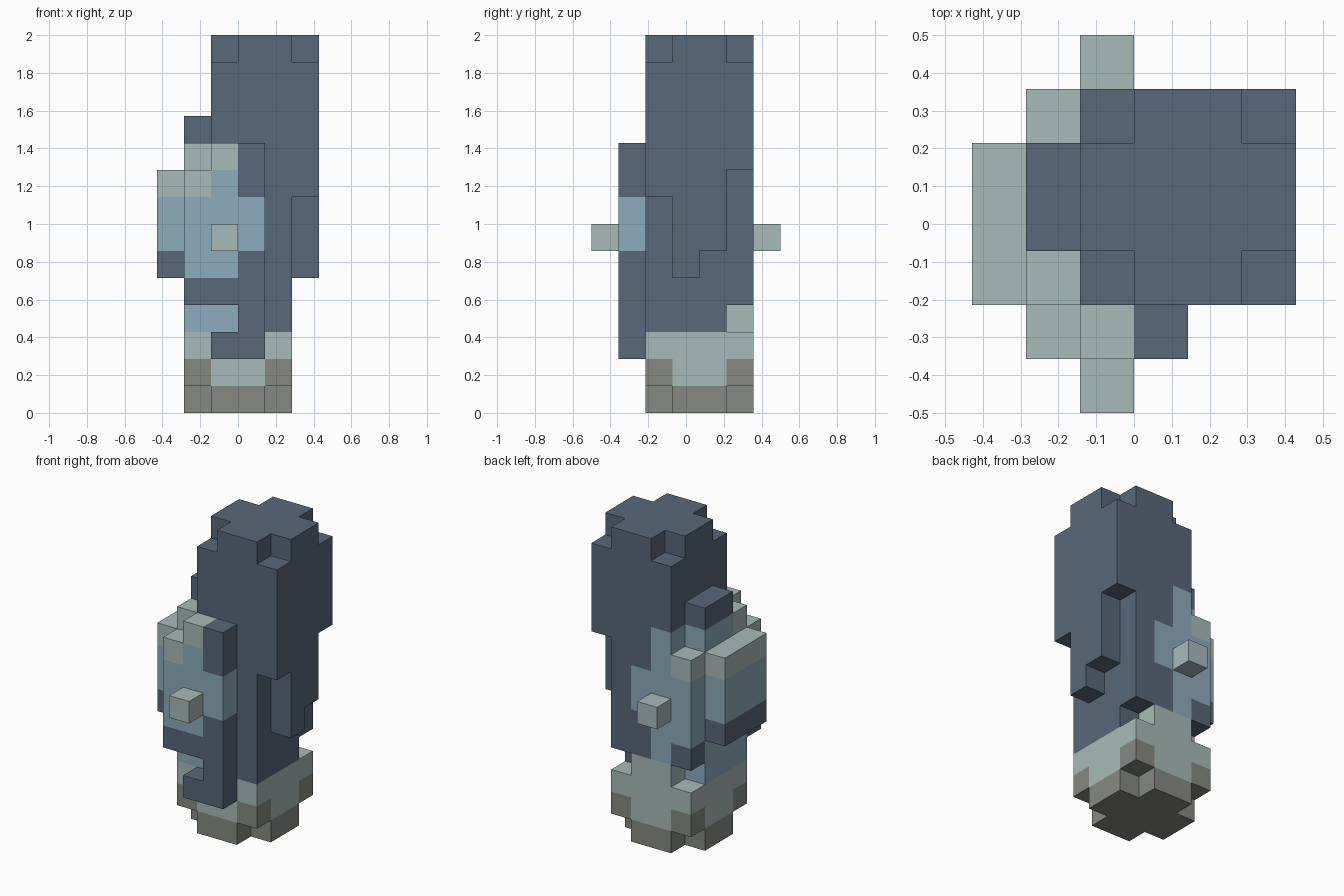
import bpy, bmesh
from mathutils import Vector

cube = bpy.data.objects.get("Cube")
if cube:
    bpy.data.objects.remove(cube, do_unlink=True)

UNIT = 2 / 14                      # edge of one block
ORIGIN = Vector((-3, -3.5, 0))     # grid corner, in blocks

COLOURS = {
    "slate": (0.098, 0.138, 0.195, 1),
    "sky_blue": (0.266, 0.413, 0.503, 1),
    "pale_sage": (0.386, 0.497, 0.479, 1),
    "stone_grey": (0.235, 0.250, 0.223, 1),
}
materials = {}
for name, rgba in COLOURS.items():
    mat = bpy.data.materials.new(name)
    mat.use_nodes = True
    mat.diffuse_color = rgba
    bsdf = next(n for n in mat.node_tree.nodes if n.type == 'BSDF_PRINCIPLED')
    bsdf.inputs["Base Color"].default_value = rgba
    bsdf.inputs["Roughness"].default_value = 0.9
    materials[name] = mat
NAMES = list(COLOURS)

cells = {}  # grid position -> (part, colour)


def span(r):
    return range(r, r + 1) if isinstance(r, int) else range(r[0], r[1] + 1)


def fill(part, colour, x, y, z):
    for i in span(x):
        for j in span(y):
            for k in span(z):
                cells[i, j, k] = (part, colour)


def carve(x, y, z):
    for i in span(x):
        for j in span(y):
            for k in span(z):
                cells.pop((i, j, k), None)


# Base: pale blocks on stone, with notched corners
fill("base", "pale_sage", (1, 4), (2, 5), (1, 2))
fill("base", "stone_grey", (1, 4), (2, 5), 0)
for i in (1, 4):
    for j in (2, 5):
        fill("base", "stone_grey", i, j, 1)
        carve(i, j, 0)

# Trunk: tall column with notched top corners
fill("trunk", "slate", (2, 4), (2, 5), (3, 13))
fill("trunk", "pale_sage", (2, 3), 5, 3)
fill("trunk", "sky_blue", 2, 2, 3)
carve(4, 5, 3)
# Overhang on the left side, stepping down at four heights
for j, bottom in zip((2, 3, 4, 5), (8, 5, 6, 9)):
    fill("overhang", "slate", 5, j, (bottom, 13))
for i in (2, 5):
    for j in (2, 5):
        carve(i, j, 13)

# Painted patch on the back of the trunk
fill("trunk", "sky_blue", 2, 5, (4, 9))
fill("trunk", "sky_blue", 3, 5, (6, 7))

# Right side shell
fill("side_shell", "sky_blue", 1, (2, 4), (3, 9))
fill("side_shell", "slate", 1, (3, 4), 10)
fill("side_shell", "pale_sage", 1, 2, (8, 9))
fill("side_shell", "slate", 1, 5, 4)
fill("side_shell", "sky_blue", 1, 5, (5, 7))
fill("side_shell", "pale_sage", 1, 5, 8)

# Outer panel on the right side
fill("side_panel", "slate", 0, (2, 4), 5)
fill("side_panel", "sky_blue", 0, (2, 4), (6, 7))
fill("side_panel", "pale_sage", 0, (2, 4), 8)

# Front plate with a hooked lower end
fill("front_plate", "slate", 3, 1, (2, 9))
fill("front_plate", "slate", 2, 1, 2)
fill("front_plate", "slate", (1, 2), 1, 4)
fill("front_plate", "sky_blue", (1, 2), 1, (5, 7))
fill("front_plate", "sky_blue", 3, 1, (6, 7))
fill("front_plate", "sky_blue", 2, 1, 8)
fill("front_plate", "pale_sage", 1, 1, 8)
fill("front_plate", "pale_sage", 2, 1, 9)

# Small knobs, front and back
fill("front_knob", "pale_sage", 2, 0, 6)
fill("back_knob", "pale_sage", 2, 6, 6)


def add_face(bm, cell, axis, side, colour):
    """Add one outer block face, wound outwards."""
    u, v = (axis + 1) % 3, (axis + 2) % 3
    corners = []
    for a, b in ((0, 0), (1, 0), (1, 1), (0, 1)):
        p = Vector(cell) + ORIGIN
        p[axis] += side
        p[u] += a
        p[v] += b
        corners.append(bm.verts.new(p * UNIT))
    face = bm.faces.new(corners if side else corners[::-1])
    face.material_index = NAMES.index(colour)


def build(part):
    """Make the outer skin of a part and merge its flat areas."""
    bm = bmesh.new()
    for cell, (owner, colour) in cells.items():
        if owner != part:
            continue
        for axis in range(3):
            for side in (0, 1):
                near = list(cell)
                near[axis] += 2 * side - 1
                if tuple(near) not in cells:
                    add_face(bm, cell, axis, side, colour)
    bmesh.ops.remove_doubles(bm, verts=bm.verts, dist=UNIT / 100)
    bmesh.ops.dissolve_limit(bm, angle_limit=0.01, verts=bm.verts,
                             edges=bm.edges, delimit={'MATERIAL'})
    mesh = bpy.data.meshes.new(part)
    bm.to_mesh(mesh)
    bm.free()
    for name in NAMES:
        mesh.materials.append(materials[name])
    bpy.context.collection.objects.link(bpy.data.objects.new(part, mesh))


for part in dict.fromkeys(owner for owner, _ in cells.values()):
    build(part)
